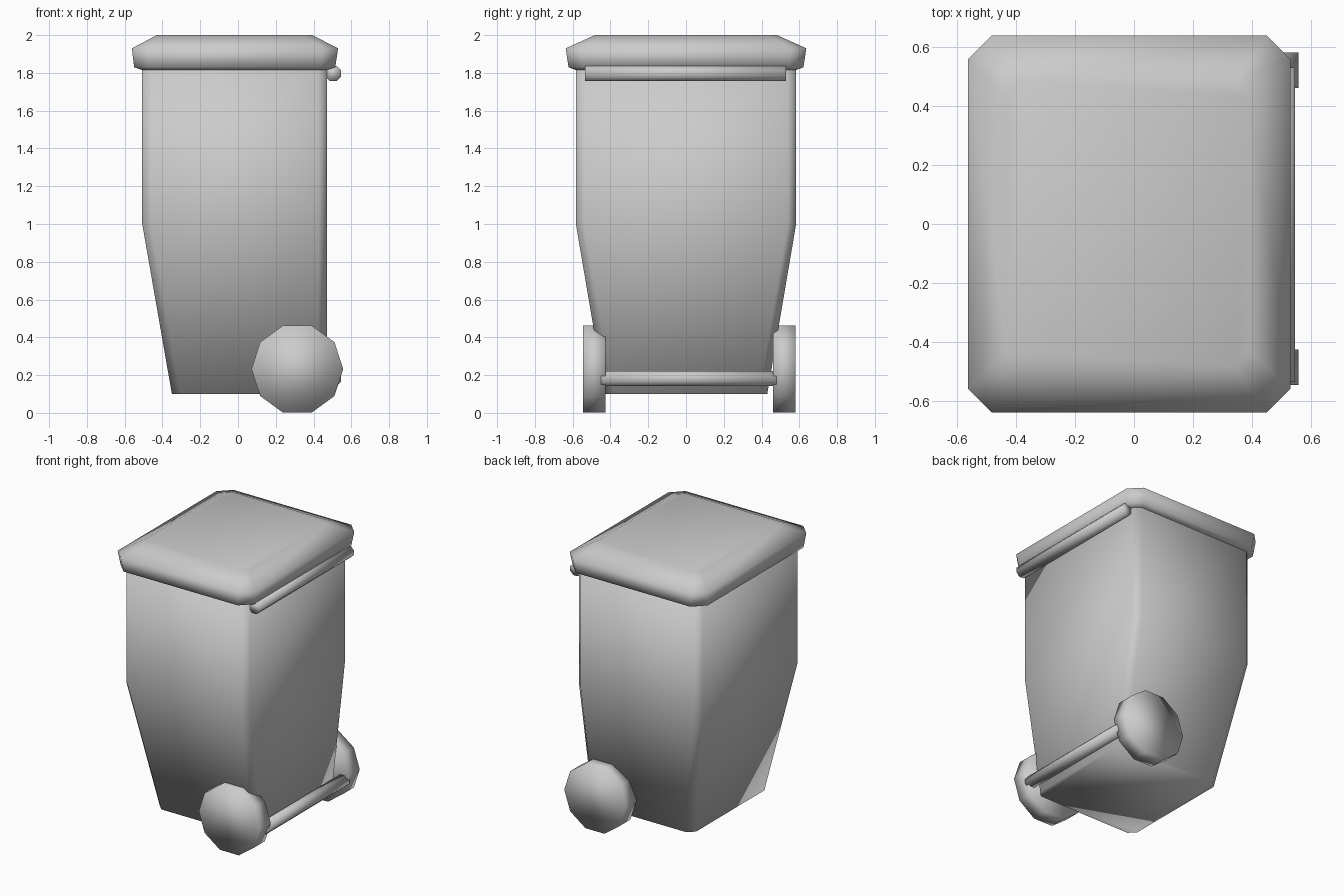
import bpy, bmesh, math
from mathutils import Matrix, Vector

if "Cube" in bpy.data.objects:
    bpy.data.objects.remove(bpy.data.objects["Cube"])


def finish(bm, name):
    bmesh.ops.recalc_face_normals(bm, faces=bm.faces)
    mesh = bpy.data.meshes.new(name)
    bm.to_mesh(mesh)
    bm.free()
    for p in mesh.polygons:
        p.use_smooth = True
    obj = bpy.data.objects.new(name, mesh)
    bpy.context.collection.objects.link(obj)
    return obj


def loft(name, sections):
    """Closed skin through chamfered rectangles (x0, x1, half_y, z, chamfer)."""
    bm = bmesh.new()
    rings = []
    for x0, x1, hy, z, c in sections:
        pts = [(x0 + c, -hy), (x1 - c, -hy), (x1, -hy + c), (x1, hy - c),
               (x1 - c, hy), (x0 + c, hy), (x0, hy - c), (x0, -hy + c)]
        rings.append([bm.verts.new((x, y, z)) for x, y in pts])
    for a, b in zip(rings, rings[1:]):
        for i in range(8):
            j = (i + 1) % 8
            bm.faces.new((a[i], a[j], b[j], b[i]))
    bm.faces.new(rings[0])
    bm.faces.new(rings[-1])
    return finish(bm, name)


def rod(name, x, z, y0, y1, radius, sides):
    """Cylinder along y with flats facing up and down."""
    bm = bmesh.new()
    spin = Matrix.Rotation(math.pi / 2, 4, 'X') @ Matrix.Rotation(
        math.pi / 8 if sides == 8 else 0, 4, 'Z')
    bmesh.ops.create_cone(bm, cap_ends=True, segments=sides, radius1=radius,
                          radius2=radius, depth=y1 - y0)
    # start with a vertex on the x axis
    v = max(bm.verts, key=lambda p: p.co.x).co
    fix = Matrix.Rotation(-math.atan2(v.y, v.x), 4, 'Z')
    bmesh.ops.transform(bm, matrix=spin @ fix, verts=bm.verts)
    bmesh.ops.translate(bm, vec=Vector((x, (y0 + y1) / 2, z)), verts=bm.verts)
    return finish(bm, name)


# Tapered container
loft("bin_body", [
    (-0.35, 0.47, 0.43, 0.10, 0.045),
    (-0.507, 0.47, 0.583, 1.00, 0.045),
    (-0.507, 0.47, 0.583, 1.85, 0.045),
])

# Overhanging lid with sloped shoulders
loft("lid", [
    (-0.507, 0.47, 0.583, 1.815, 0.05),
    (-0.55, 0.515, 0.622, 1.83, 0.08),
    (-0.562, 0.53, 0.637, 1.93, 0.08),
    (-0.43, 0.393, 0.482, 2.00, 0.05),
])

# Grab bar and axle on the wheel side
rod("handle_bar", 0.504, 1.797, -0.535, 0.53, 0.044, 8)
rod("axle", 0.504, 0.182, -0.45, 0.48, 0.044, 8)

# Ten-sided wheels
for name, y in (("wheel_near", -0.485), ("wheel_far", 0.52)):
    rod(name, 0.314, 0.232, y - 0.06, y + 0.06, 0.243, 10)
